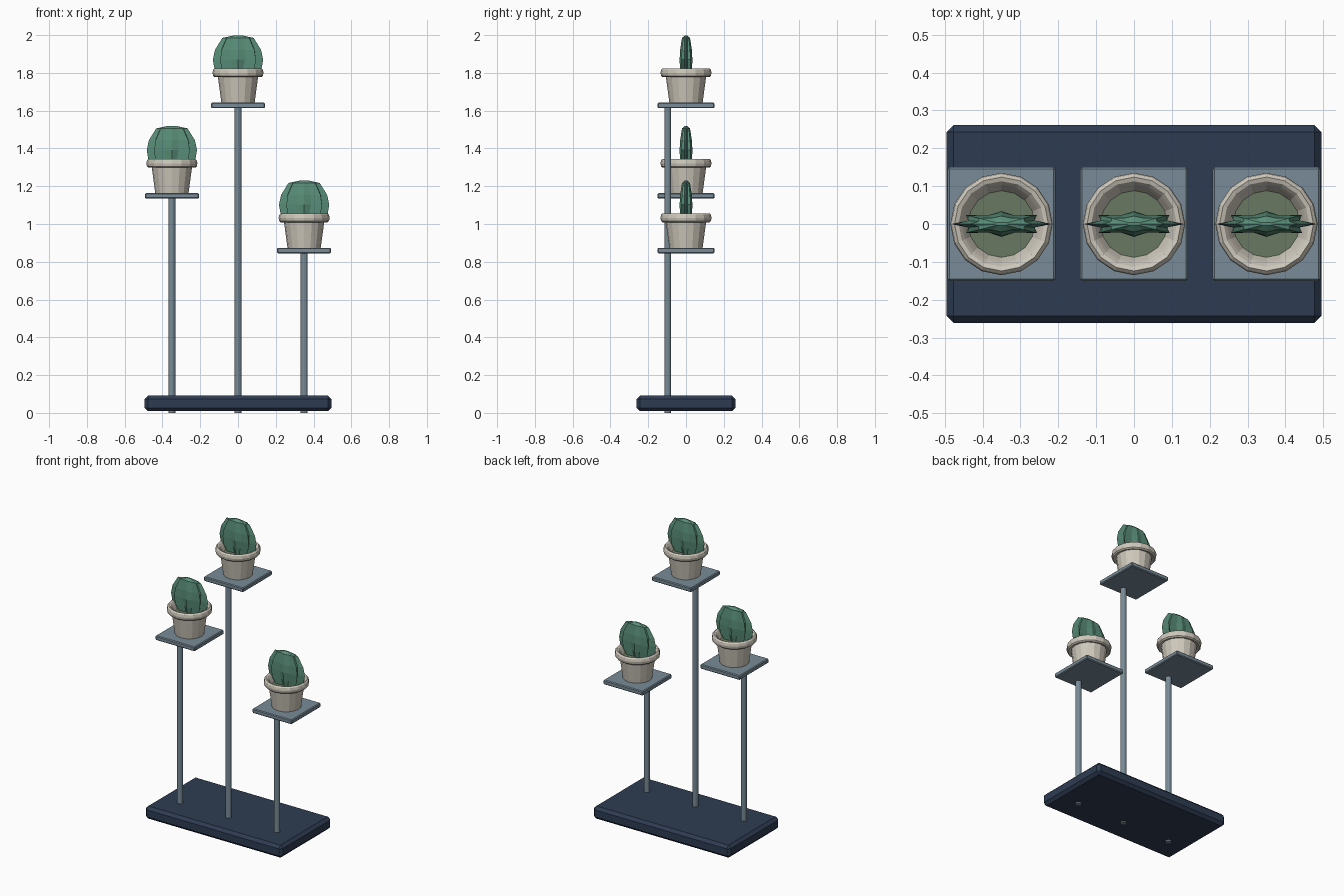
import bpy, bmesh
from math import cos, sin, pi

if "Cube" in bpy.data.objects:
    bpy.data.objects.remove(bpy.data.objects["Cube"])


def mat(name, rgb):
    m = bpy.data.materials.new(name)
    m.diffuse_color = (*rgb, 1)
    m.use_nodes = True
    m.node_tree.nodes["Principled BSDF"].inputs["Base Color"].default_value = m.diffuse_color
    return m


NAVY = mat("navy", (0.027, 0.045, 0.085))
STEEL = mat("steel", (0.19, 0.26, 0.31))
CLAY = mat("clay", (0.62, 0.58, 0.50))
SOIL = mat("soil", (0.14, 0.19, 0.12))
GREEN = mat("cactus_green", (0.10, 0.27, 0.19))


def finish(name, bm, material, loc=(0, 0, 0)):
    bmesh.ops.recalc_face_normals(bm, faces=bm.faces)
    me = bpy.data.meshes.new(name)
    bm.to_mesh(me)
    bm.free()
    me.materials.append(material)
    ob = bpy.data.objects.new(name, me)
    ob.location = loc
    bpy.context.collection.objects.link(ob)
    return ob


def box(name, size, loc, bevel, material):
    bm = bmesh.new()
    bmesh.ops.create_cube(bm, size=1)
    bmesh.ops.scale(bm, vec=size, verts=bm.verts)
    bmesh.ops.bevel(bm, geom=bm.edges[:], offset=bevel, segments=1, affect='EDGES')
    return finish(name, bm, material, loc)


def rings(name, profile, n, material, loc, radius=None, sy=1.0, cap_top=True):
    """Stack rings of n points; radius(row, i) may vary around the ring."""
    bm = bmesh.new()
    rows = []
    for row in profile:
        ring = []
        for i in range(n):
            a = 2 * pi * i / n
            r = radius(row, i) if radius else row[0]
            ring.append(bm.verts.new((r * cos(a), r * sin(a) * sy, row[-1])))
        rows.append(ring)
    for lo, hi in zip(rows, rows[1:]):
        for i in range(n):
            j = (i + 1) % n
            bm.faces.new((lo[i], lo[j], hi[j], hi[i]))
    bm.faces.new(rows[0])
    if cap_top:
        bm.faces.new(rows[-1])
    return finish(name, bm, material, loc)


# pot wall, rolled rim and inner wall: (radius, height)
POT = [(0.088, 0), (0.107, 0.14), (0.124, 0.135), (0.132, 0.142), (0.135, 0.158),
       (0.132, 0.174), (0.124, 0.182), (0.113, 0.178), (0.104, 0.166),
       (0.098, 0.155), (0.086, 0.13)]
# cactus rows: (rib radius, valley radius, height)
CACTUS = [(0.085, 0.040, 0.125), (0.124, 0.066, 0.175), (0.133, 0.094, 0.228),
          (0.122, 0.095, 0.280), (0.083, 0.066, 0.343), (0.018, 0.016, 0.357)]

# base slab
box("base", (0.99, 0.522, 0.082), (0, 0, 0.05), 0.018, NAVY)

for side, x, top in (("left", -0.35, 1.163), ("middle", 0, 1.642), ("right", 0.35, 0.874)):
    # pole, shelf, then potted cactus
    rings(side + "_pole", [(0.018, 0), (0.018, top - 0.015)], 12, STEEL, (x, -0.097, 0))
    box(side + "_shelf", (0.285, 0.3, 0.029), (x, 0, top - 0.0145), 0.005, STEEL)
    at = (x, 0, top)
    rings(side + "_pot", POT, 16, CLAY, at, cap_top=False)
    rings(side + "_soil", [(0.084, 0.12), (0.088, 0.135)], 16, SOIL, at)
    rings(side + "_cactus", CACTUS, 16, GREEN, at,
          radius=lambda row, i: row[i % 2], sy=0.255)
